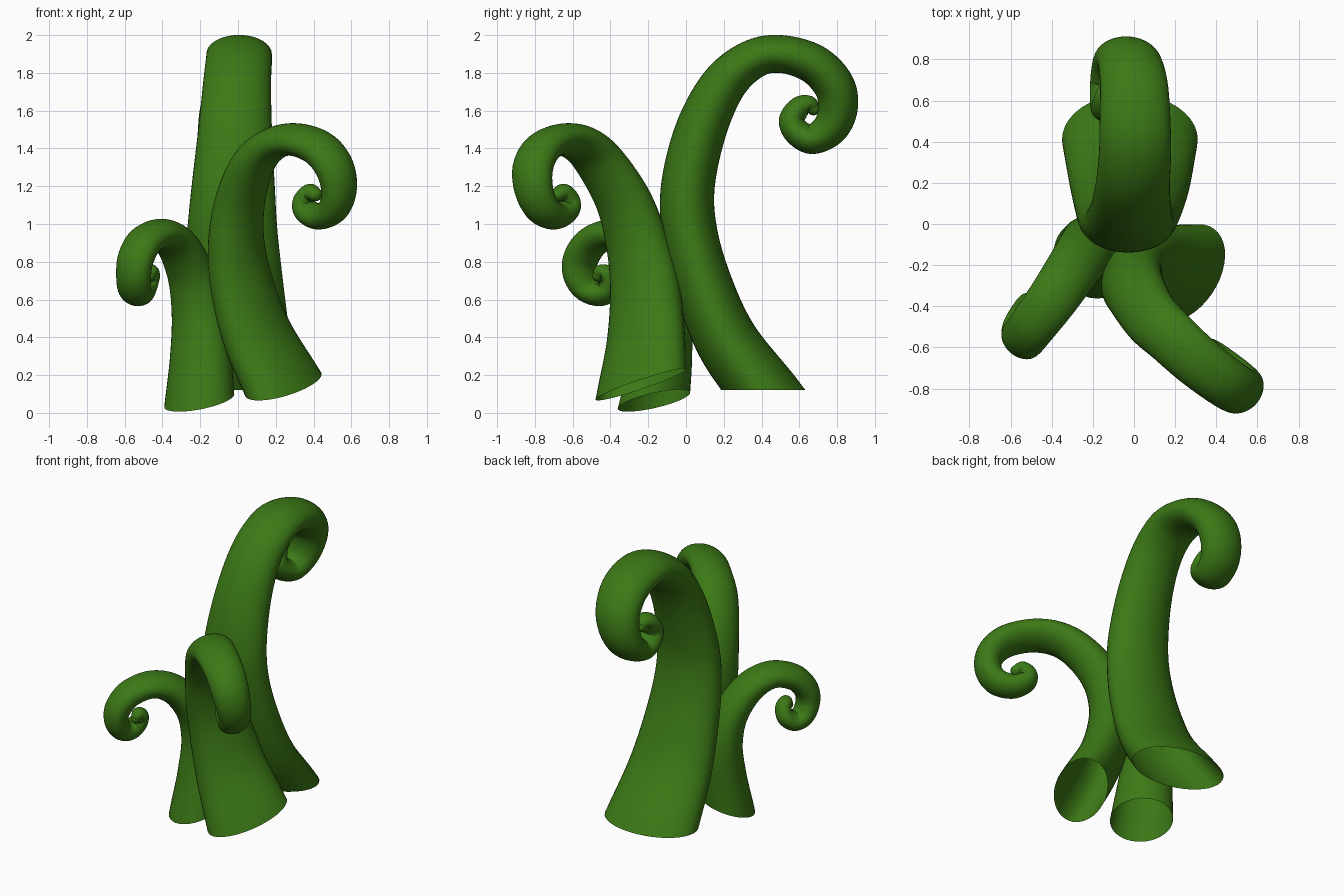
import bpy, bmesh, math
from mathutils import Vector

green = bpy.data.materials.new("vine_green")
green.diffuse_color = (0.045, 0.19, 0.008, 1)
SIDES, STEPS = 40, 10


def spline(p, i, t):
    # Catmull-Rom through the (x, y, z, thickness, width) control points
    n = len(p) - 1
    q = [p[max(0, min(n, k))] for k in (i - 1, i, i + 1, i + 2)]
    if i == 0:
        q[0] = [2 * a - b for a, b in zip(p[0], p[1])]
    return [0.5 * (2 * b + (c - a) * t + (2 * a - 5 * b + 4 * c - d) * t * t
                   + (3 * b - a - 3 * c + d) * t ** 3) for a, b, c, d in zip(*q)]


def tentacle(name, points, side, cut):
    """Sweep a tapering oval along the path; open at the base, rounded at the tip."""
    side, cut = Vector(side).normalized(), Vector(cut).normalized()
    path = [spline(points, i, k / STEPS) for i in range(len(points) - 1) for k in range(STEPS)]
    path.append(list(points[-1]))
    pos = [Vector(s[:3]) for s in path]
    bm = bmesh.new()
    rings = []
    last = len(path) - 1

    def ring(c, t, a, b, m):
        n = t.cross(side).normalized()
        w = n.cross(t).normalized()
        verts = []
        for j in range(SIDES):
            ang = 2 * math.pi * j / SIDES
            v = n * a * math.cos(ang) + w * b * math.sin(ang)
            v -= t * (v.dot(m) / t.dot(m))
            verts.append(bm.verts.new(c + v))
        rings.append(verts)

    for i, s in enumerate(path):
        t = (pos[min(i + 1, last)] - pos[max(i - 1, 0)]).normalized()
        # near the base the rings lean into the cut plane
        f = min(1, i / (2.5 * STEPS))
        ring(pos[i], t, s[3], s[4], cut.lerp(t, f).normalized())
    # rounded tip
    a, b = path[-1][3:]
    for k in (1, 2, 3, 4):
        e = k * math.pi / 10
        ring(pos[-1] + t * a * math.sin(e), t, a * math.cos(e), b * math.cos(e), t)
    tip = bm.verts.new(pos[-1] + t * a)
    for r, q in zip(rings, rings[1:]):
        for j in range(SIDES):
            k = (j + 1) % SIDES
            bm.faces.new((r[j], r[k], q[k], q[j]))
    for j in range(SIDES):
        bm.faces.new((rings[-1][j], rings[-1][(j + 1) % SIDES], tip))
    bmesh.ops.recalc_face_normals(bm, faces=bm.faces)
    for f in bm.faces:
        f.smooth = True
    mesh = bpy.data.meshes.new(name)
    bm.to_mesh(mesh)
    bm.free()
    mesh.materials.append(green)
    ob = bpy.data.objects.new(name, mesh)
    bpy.context.collection.objects.link(ob)


# Tall rear tentacle, curling backwards
tentacle("tall_tentacle", [
    (-.02, .41, .12, .18, .33), (-.02, .21, .40, .165, .295), (-.025, .09, .68, .155, .265),
    (-.03, .02, .95, .147, .24), (-.025, .01, 1.2, .142, .22), (-.015, .08, 1.5, .135, .195),
    (-.005, .20, 1.74, .12, .18), (.005, .35, 1.87, .105, .175), (.005, .5, 1.9, .1, .172),
    (0, .67, 1.85, .105, .165), (-.02, .78, 1.74, .108, .155), (-.045, .805, 1.62, .105, .145),
    (-.07, .765, 1.51, .095, .135), (-.09, .67, 1.45, .08, .125), (-.105, .59, 1.485, .072, .11),
    (-.115, .56, 1.55, .068, .095), (-.12, .6, 1.615, .06, .08), (-.12, .65, 1.63, .05, .06),
    (-.12, .675, 1.61, .035, .04)],
    side=(1, 0, 0), cut=(0, 0, 1))

# Middle tentacle, curling to the front right
tentacle("middle_tentacle", [
    (.24, -.24, .15, .15, .275), (.10, -.215, .42, .145, .235), (.02, -.22, .68, .14, .205),
    (-.01, -.26, .9, .13, .18), (.01, -.33, 1.12, .12, .16), (.08, -.45, 1.32, .105, .145),
    (.18, -.55, 1.42, .09, .135), (.30, -.66, 1.447, .083, .13), (.43, -.76, 1.4, .088, .125),
    (.51, -.81, 1.3, .09, .12), (.535, -.805, 1.18, .085, .11), (.505, -.76, 1.08, .077, .1),
    (.43, -.69, 1.04, .068, .09), (.365, -.635, 1.07, .062, .08), (.35, -.625, 1.12, .056, .07),
    (.38, -.65, 1.165, .048, .055), (.41, -.68, 1.155, .035, .04)],
    side=(.585, .78, .217), cut=(-.14, -.29, 1))

# Short tentacle, curling to the front left
tentacle("short_tentacle", [
    (-.205, -.17, .065, .165, .2), (-.2, -.13, .3, .145, .175), (-.21, -.11, .52, .125, .155),
    (-.245, -.145, .72, .11, .14), (-.315, -.245, .88, .095, .13), (-.40, -.37, .947, .08, .122),
    (-.49, -.49, .91, .08, .115), (-.54, -.555, .82, .08, .11), (-.553, -.56, .73, .077, .103),
    (-.55, -.515, .655, .07, .095), (-.525, -.45, .63, .064, .085), (-.495, -.4, .665, .058, .075),
    (-.47, -.405, .72, .05, .06), (-.465, -.445, .745, .042, .048), (-.47, -.465, .725, .03, .034)],
    side=(.72, -.68, 0), cut=(-.22, -.25, 1))
